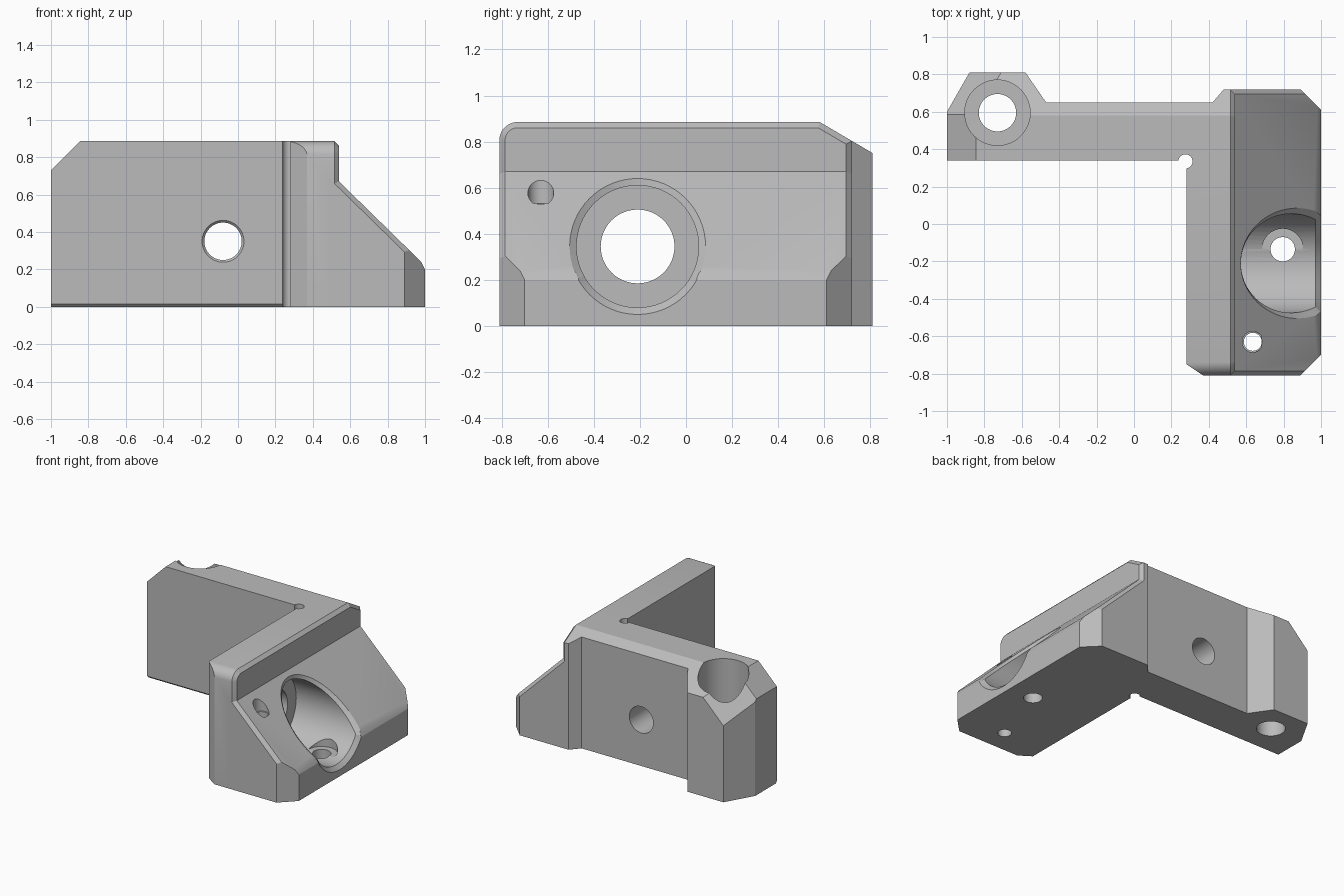
import bpy, bmesh, math
from mathutils import Vector

if "Cube" in bpy.data.objects:
    bpy.data.objects.remove(bpy.data.objects["Cube"])

grey = bpy.data.materials.new("plain_grey")
grey.diffuse_color = (0.5, 0.5, 0.5, 1)
grey.use_nodes = True
grey.node_tree.nodes["Principled BSDF"].inputs["Base Color"].default_value = grey.diffuse_color


def add_object(name, bm):
    bmesh.ops.recalc_face_normals(bm, faces=bm.faces)
    mesh = bpy.data.meshes.new(name)
    bm.to_mesh(mesh)
    bm.free()
    mesh.materials.append(grey)
    ob = bpy.data.objects.new(name, mesh)
    bpy.context.collection.objects.link(ob)
    return ob


def solid(name, plan, height, planes):
    """Convex plan raised to a height, then trimmed by (point, outward normal) planes."""
    bm = bmesh.new()
    face = bm.faces.new([bm.verts.new((x, y, 0)) for x, y in plan])
    ext = bmesh.ops.extrude_face_region(bm, geom=[face], use_keep_orig=True)
    bmesh.ops.translate(bm, vec=(0, 0, height),
                        verts=[g for g in ext["geom"] if isinstance(g, bmesh.types.BMVert)])
    bmesh.ops.recalc_face_normals(bm, faces=bm.faces)
    for point, normal in planes:
        cut = bmesh.ops.bisect_plane(bm, geom=bm.verts[:] + bm.edges[:] + bm.faces[:], dist=1e-5,
                                     plane_co=point, plane_no=Vector(normal).normalized(),
                                     clear_outer=True)
        edges = [g for g in cut["geom_cut"] if isinstance(g, bmesh.types.BMEdge) and g.is_boundary]
        if edges:
            bmesh.ops.edgeloop_fill(bm, edges=edges)
    return add_object(name, bm)


def drill(name, axis, centre, rings, n=48):
    """Turned cutter: rings are (position along axis, radius); position may depend on the ring point."""
    bm = bmesh.new()
    loops = []
    for pos, r in rings:
        loop = []
        for i in range(n):
            a = 2 * math.pi * i / n
            u, v = centre[0] + r * math.cos(a), centre[1] + r * math.sin(a)
            t = pos(v) if callable(pos) else pos
            loop.append(bm.verts.new({"x": (t, u, v), "y": (u, t, v), "z": (u, v, t)}[axis]))
        loops.append(loop)
    for a, b in zip(loops, loops[1:]):
        for i in range(n):
            j = (i + 1) % n
            bm.faces.new((a[i], a[j], b[j], b[i]))
    bm.faces.new(loops[0])
    bm.faces.new(loops[-1])
    return add_object(name, bm)


def boolean(target, tool, operation):
    mod = target.modifiers.new(tool.name, "BOOLEAN")
    mod.object, mod.operation, mod.solver = tool, operation, "EXACT"
    bpy.context.view_layer.objects.active = target
    bpy.ops.object.modifier_apply(modifier=mod.name)
    bpy.data.objects.remove(tool)


TOP = 0.885
back_chamfer = ((0, 0.58, TOP), (0, 0.135, 0.23))
toe_chamfer = ((0, 0.34, 0.014), (0, -1, -1))

# Thin wall
bracket = solid("bracket", [(-0.6, 0.34), (0.5, 0.34), (0.5, 0.65), (-0.6, 0.65)], TOP,
                [back_chamfer, toe_chamfer])

# Screw boss at the wall end, with sloped upper corners
boss = solid("screw_boss", [(-1, 0.34), (-0.47, 0.34), (-0.47, 0.65), (-0.58, 0.81),
                            (-0.88, 0.81), (-1, 0.6)], TOP,
             [back_chamfer, toe_chamfer,
              ((-1, 0, 0.73), (-1, 0, 1)), ((-1, 0.585, 0.73), (-1, 1.2, 1))])

# Upright lip: rounded front top corner and chamfered outer rim
trims = [back_chamfer]
C, R = 0.025, 0.08
for k in range(9):
    a = math.radians(90 * k / 8)
    ny, nz = -math.cos(a), math.sin(a)
    p = Vector((0.54, -0.81 + R + R * ny, TOP - R + R * nz))
    if 0 < k < 8:
        trims.append((p, (0, ny, nz)))
    trims.append((p - Vector((C, 0, 0)), (1, ny, nz)))
n = Vector(back_chamfer[1]).normalized()
trims.append(((0.54 - C, 0.58, TOP), (1, n.y, n.z)))
trims.append(((0.54 - C, 0.72, 0), (1, 1, 0)))
lip = solid("lip", [(0.28, -0.75), (0.37, -0.81), (0.54, -0.81), (0.54, 0.72),
                    (0.48, 0.72), (0.42, 0.65), (0.28, 0.48)], TOP, trims)

# Sloped body with chamfered edges
slope = Vector((0.43, 0, 0.44)).normalized()
start = Vector((0.54, 0, 0.67))
trims = [(start, slope), ((1, 0, 0.2), (2, 0, 1))]
for side, y in ((-1, -0.81), (1, 0.72)):
    trims.append((start + Vector((0, y - side * C, 0)), slope + Vector((0, side, 0))))
body = solid("sloped_body", [(0.48, -0.81), (0.89, -0.81), (1, -0.7), (1, 0.61),
                             (0.89, 0.72), (0.48, 0.72)], TOP, trims)

for part in (boss, lip, body):
    boolean(bracket, part, "UNION")


def surface(z):
    return min(1.0, 0.54 + (0.67 - z) * 0.44 / 0.43)


# Bores, counterbores and relief notch
cutters = [
    drill("large_counterbore", "x", (-0.21, 0.345),
          [(0.45, 0.265), (lambda z: surface(z) - 0.03, 0.265), (surface, 0.295),
           (lambda z: surface(z) + 0.3, 0.295)], 64),
    drill("large_bore", "x", (-0.21, 0.345), [(0.2, 0.175), (0.28, 0.175), (0.295, 0.16), (0.6, 0.16)], 64),
    drill("wall_bore", "y", (-0.08, 0.35), [(0.2, 0.112), (0.34, 0.112), (0.352, 0.1), (0.8, 0.1)]),
    drill("boss_bore", "z", (-0.73, 0.595),
          [(-0.1, 0.1), (0.35, 0.1), (0.351, 0.175), (1, 0.175)]),
    drill("spot_face", "z", (0.795, -0.135), [(-0.1, 0.065), (0.09, 0.065), (0.091, 0.11), (0.3, 0.11)]),
    drill("small_bore", "z", (0.635, -0.63), [(-0.1, 0.048), (0.53, 0.048), (0.531, 0.056), (0.9, 0.056)]),
    drill("corner_relief", "z", (0.275, 0.335), [(-0.1, 0.038), (1, 0.038)], 24),
]
for cutter in cutters:
    boolean(bracket, cutter, "DIFFERENCE")

bpy.ops.object.select_all(action="DESELECT")
bracket.select_set(True)
bpy.context.view_layer.objects.active = bracket
bpy.ops.object.shade_smooth_by_angle(angle=math.radians(20))
